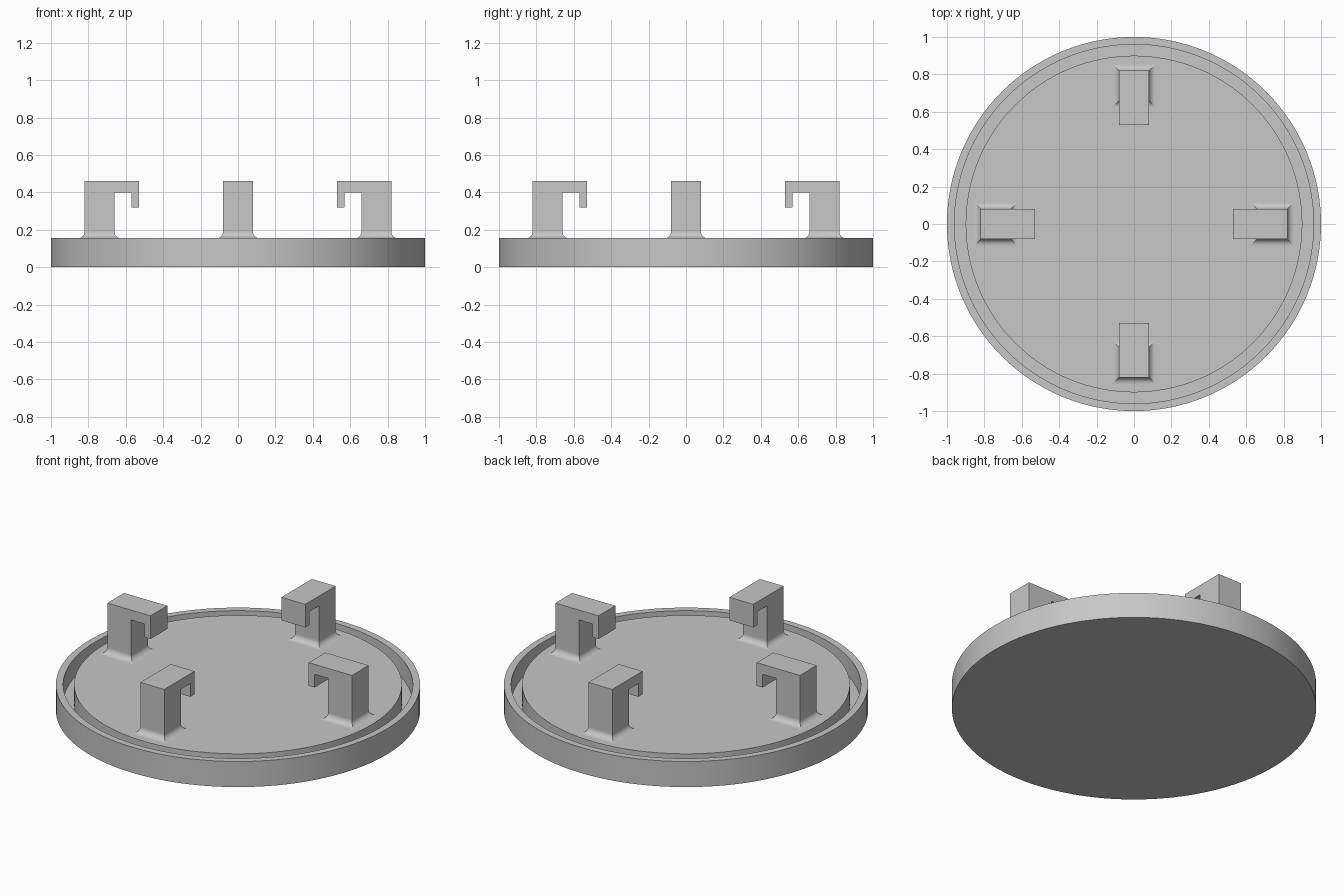
import bpy, bmesh, math
from mathutils import Matrix, Vector

if "Cube" in bpy.data.objects:
    bpy.data.objects.remove(bpy.data.objects["Cube"])

grey = bpy.data.materials.new("plain grey")
grey.diffuse_color = (0.57, 0.57, 0.57, 1)
grey.use_nodes = True
grey.node_tree.nodes["Principled BSDF"].inputs["Base Color"].default_value = grey.diffuse_color

DISC_TOP = 0.155
FILLET = 0.035


def finish(bm, name):
    bmesh.ops.remove_doubles(bm, verts=bm.verts, dist=1e-5)
    bmesh.ops.recalc_face_normals(bm, faces=bm.faces)
    mesh = bpy.data.meshes.new(name)
    bm.to_mesh(mesh)
    bm.free()
    mesh.materials.append(grey)
    obj = bpy.data.objects.new(name, mesh)
    bpy.context.collection.objects.link(obj)
    return obj


# Round base with a groove behind a thin rim, turned from a profile
profile = [(0, 0), (1, 0), (1, DISC_TOP), (0.96, DISC_TOP), (0.96, 0.04),
           (0.90, 0.04), (0.90, DISC_TOP), (0, DISC_TOP)]
bm = bmesh.new()
verts = [bm.verts.new((r, 0, z)) for r, z in profile]
edges = [bm.edges.new(pair) for pair in zip(verts, verts[1:])]
bmesh.ops.spin(bm, geom=verts + edges, cent=(0, 0, 0), axis=(0, 0, 1),
               angle=math.tau, steps=128)
base = finish(bm, "round_base")
bpy.context.view_layer.objects.active = base
base.select_set(True)
bpy.ops.object.shade_smooth_by_angle(angle=math.radians(30))


def hook(name, angle):
    """Square post with a filleted foot and an arm hooking towards the centre."""
    bm = bmesh.new()
    x0, x1, w = 0.66, 0.82, 0.08
    foot = DISC_TOP + FILLET

    # Filleted foot: rectangles shrinking along a quarter circle
    rings = []
    for i in range(9):
        a = math.pi / 2 * i / 8
        d = FILLET * (1 - math.sin(a))
        z = DISC_TOP + FILLET * (1 - math.cos(a))
        corners = [(x0 - d, -w - d), (x1 + d, -w - d), (x1 + d, w + d), (x0 - d, w + d)]
        rings.append([bm.verts.new((x, y, z)) for x, y in corners])
    for low, high in zip(rings, rings[1:]):
        for k in range(4):
            n = (k + 1) % 4
            bm.faces.new((low[k], low[n], high[n], high[k])).smooth = True
        for k in range(4):
            bm.edges.get((low[k], high[k])).smooth = False

    # Post, arm and downturned lip as one side profile
    side = [(x0, foot), (x1, foot), (x1, 0.46), (0.53, 0.46), (0.53, 0.32),
            (0.57, 0.32), (0.57, 0.40), (x0, 0.40)]
    left = [bm.verts.new((x, -w, z)) for x, z in side]
    right = [bm.verts.new((x, w, z)) for x, z in side]
    bm.faces.new(left)
    bm.faces.new(right)
    for k in range(1, len(side)):
        n = (k + 1) % len(side)
        bm.faces.new((left[k], left[n], right[n], right[k]))

    bmesh.ops.transform(bm, matrix=Matrix.Rotation(angle, 4, 'Z'), verts=bm.verts)
    return finish(bm, name)


for label, quarter in (("right", 0), ("back", 1), ("left", 2), ("front", 3)):
    hook(label + "_hook", quarter * math.pi / 2)
